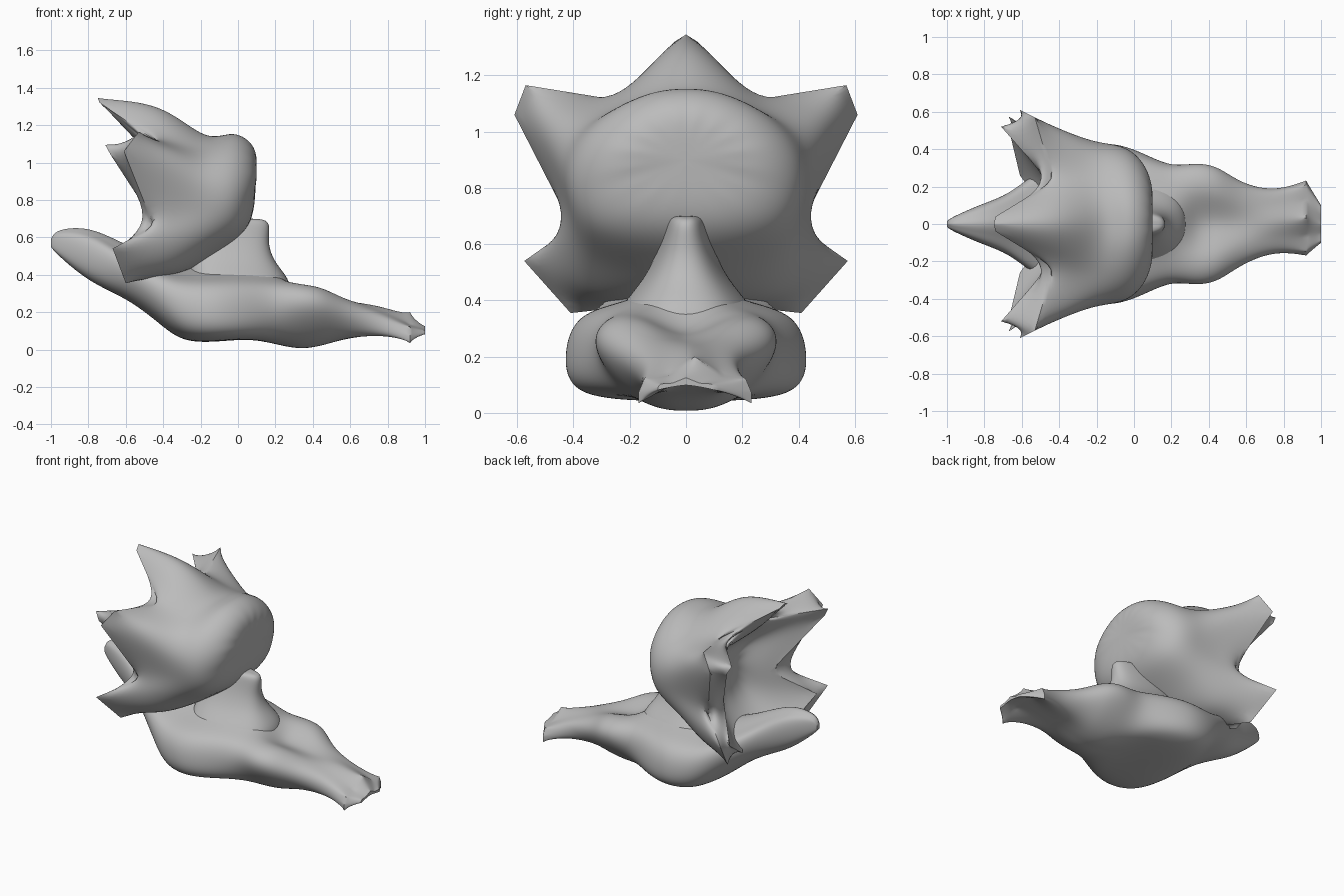
import bpy, bmesh
from mathutils import Vector

if "Cube" in bpy.data.objects:
    bpy.data.objects.remove(bpy.data.objects["Cube"])

grey = bpy.data.materials.new("clay_grey")
grey.diffuse_color = (0.5, 0.5, 0.5, 1)
grey.use_nodes = True
grey.node_tree.nodes["Principled BSDF"].inputs["Base Color"].default_value = grey.diffuse_color


def loft(name, rings, sharp_rings=(), sharp_angle=0.7):
    """Skin closed rings, cap both ends, then subdivide smoothly."""
    bm = bmesh.new()
    vert_crease = bm.verts.layers.float.new("crease_vert")
    edge_crease = bm.edges.layers.float.new("crease_edge")
    loops = [[bm.verts.new(p) for p in ring] for ring in rings]
    n = len(loops[0])
    for a, b in zip(loops, loops[1:]):
        for i in range(n):
            j = (i + 1) % n
            bm.faces.new((a[i], a[j], b[j], b[i]))
    # Close the ends with a fan
    for ring in (loops[0], loops[-1]):
        centre = bm.verts.new(sum((v.co for v in ring), Vector()) / n)
        for i in range(n):
            bm.faces.new((ring[i], ring[(i + 1) % n], centre))
    # Keep chosen rings crisp
    for k in sharp_rings:
        for i, v in enumerate(loops[k]):
            v[vert_crease] = 1
            bm.edges.get((v, loops[k][(i + 1) % n]))[edge_crease] = 1
    bmesh.ops.recalc_face_normals(bm, faces=bm.faces)
    mesh = bpy.data.meshes.new(name)
    bm.to_mesh(mesh)
    bm.free()
    mesh.materials.append(grey)
    obj = bpy.data.objects.new(name, mesh)
    bpy.context.collection.objects.link(obj)
    sub = obj.modifiers.new("smooth", 'SUBSURF')
    sub.levels = sub.render_levels = 3
    bpy.ops.object.select_all(action='DESELECT')
    obj.select_set(True)
    bpy.context.view_layer.objects.active = obj
    bpy.ops.object.modifier_apply(modifier="smooth")
    bpy.ops.object.shade_smooth_by_angle(angle=sharp_angle)
    return obj


def mirrored(half):
    """Half ring from centre line to centre line, completed across y."""
    return half + [Vector((p.x, -p.y, p.z)) for p in reversed(half[1:-1])]


# Long body: x, half width, centre top, shoulder top, side bottom, centre bottom, taper
stations = [
    (-1.0, .015, .59, .58, .55, .55, .9), (-.98, .035, .645, .63, .52, .52, .9),
    (-.82, .11, .67, .63, .40, .38, .8), (-.68, .16, .62, .56, .34, .31, .8),
    (-.56, .26, .57, .48, .28, .25, .8), (-.42, .35, .50, .42, .17, .14, .85),
    (-.30, .42, .47, .38, .05, .04, .9), (-.12, .455, .48, .385, .04, .04, .95),
    (.06, .385, .50, .385, .05, .06, .94), (.20, .32, .45, .37, .06, .03, .8),
    (.33, .35, .25, .36, .04, .00, .58), (.45, .33, .24, .345, .04, .02, .55),
    (.57, .23, .25, .27, .06, .06, .65), (.75, .165, .25, .21, .06, .08, .9),
    (.92, .20, .20, .13, .03, .10, 1.0), (1.0, .10, .125, .105, .08, .10, 1.0),
]
rings = []
for x, w, top, sh, bot, mid, taper in stations:
    h = sh - bot
    half = [(0, top), (.48 * w, sh + .03 * h), (.90 * w, sh - .08 * h),
            (w, bot + (.75 - .3 * taper) * h), (taper * w, bot + .05 * h),
            (.4 * taper * w, mid), (0, mid)]
    sway = .03 * max(0, x - .6) / .3 if x < .95 else 0
    ring = mirrored([Vector((x, y, z)) for y, z in half])
    rings.append([p + Vector((0, sway, 0)) for p in ring])
loft("body", rings, sharp_rings=(0, len(rings) - 2, len(rings) - 1))

# Neck with the small rounded snout at its front: z, back x, front x, y radius
rings = []
for z, back, front, ry in [(.20, -.30, .26, .30), (.33, -.30, .31, .27), (.41, -.29, .26, .21),
                           (.48, -.28, .20, .15), (.57, -.26, .17, .105),
                           (.65, -.22, .18, .08), (.70, -.15, .165, .065)]:
    cx, rx = (back + front) / 2, (front - back) / 2
    half = [(rx, 0), (.85 * rx, .7 * ry), (0, ry), (-.8 * rx, ry), (-rx, 0)]
    rings.append(mirrored([Vector((cx + a, b, z)) for a, b in half]))
loft("neck_and_snout", rings)

# Spiked hood: each rib runs from the face over the shell to the rim
ribs = [
    ((-.03, 0, 1.185), (-.16, 0, 1.10), (-.40, 0, 1.36), (-.75, 0, 1.345)),
    ((-.03, .13, 1.17), (-.17, .12, 1.10), (-.40, .14, 1.25), (-.74, .04, 1.32)),
    ((-.02, .26, 1.10), (-.18, .26, 1.07), (-.33, .26, 1.09), (-.43, .23, 1.11)),
    ((-.02, .36, 1.01), (-.18, .38, 1.00), (-.34, .47, 1.07), (-.53, .57, 1.165)),
    ((-.02, .42, .89), (-.18, .445, .89), (-.34, .50, .95), (-.61, .61, 1.06)),
    ((-.02, .42, .76), (-.18, .42, .74), (-.30, .41, .71), (-.45, .405, .66)),
    ((.00, .34, .64), (-.18, .39, .60), (-.38, .45, .59), (-.67, .575, .54)),
    ((.02, .17, .60), (-.20, .28, .50), (-.38, .37, .36), (-.60, .41, .355)),
    ((.04, 0, .62), (-.10, 0, .50), (-.25, 0, .42), (-.40, 0, .40)),
]
ribs = [[Vector(p) for p in rib] for rib in ribs]
face_centre = Vector((.11, 0, .93))


def column(k):
    return [rib[k] for rib in ribs]


inner_face = []
for p in column(0):
    q = face_centre.lerp(p, .65)
    q.x = .105 if q.z > .82 else .085
    inner_face.append(q)
# Thick rim with chunky spike tips, then the shallow hollow at the back
inner_rim = [Vector(p) for p in (
    (-.74, 0, 1.33), (-.73, .03, 1.31), (-.43, .20, 1.07), (-.71, .52, 1.095),
    (-.68, .53, 1.04), (-.46, .25, .70), (-.66, .47, .52), (-.61, .26, .38),
    (-.42, 0, .42))]
inner_wall = [Vector(p) for p in (
    (-.50, 0, 1.06), (-.48, .09, 1.05), (-.42, .17, 1.02), (-.45, .26, .98),
    (-.45, .27, .90), (-.42, .21, .74), (-.45, .24, .58), (-.45, .18, .46),
    (-.42, 0, .45))]
inner_back = [Vector((-.30, 0, .78)).lerp(Vector((-.34, p.y, p.z)), .6) for p in inner_wall]
halves = [inner_face, column(0), column(1), column(2), column(3),
          inner_rim, inner_wall, inner_back]
loft("spiked_hood", [mirrored(h) for h in halves], sharp_rings=(4, 5))
